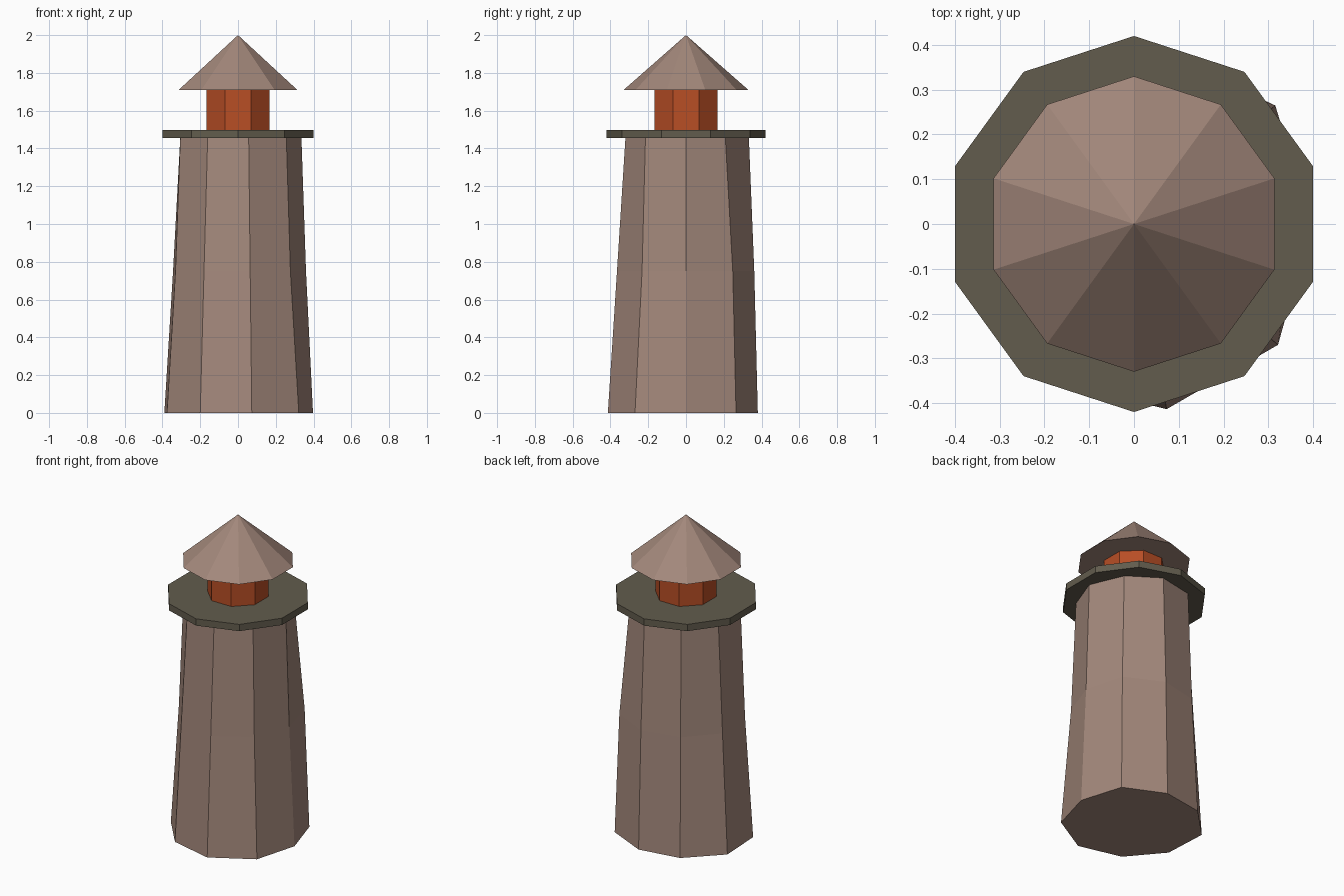
import bpy, bmesh, math

if "Cube" in bpy.data.objects:
    bpy.data.objects.remove(bpy.data.objects["Cube"])


def material(name, rgb):
    m = bpy.data.materials.new(name)
    lin = [(c / 255 / 12.92) if c < 10 else ((c / 255 + 0.055) / 1.055) ** 2.4 for c in rgb]
    m.diffuse_color = (*lin, 1)
    m.use_nodes = True
    m.node_tree.nodes["Principled BSDF"].inputs["Base Color"].default_value = m.diffuse_color
    return m


STONE = material("warm stone", (163, 136, 123))
DECK = material("dark olive", (98, 92, 77))
GLOW = material("lantern orange", (184, 78, 37))


def loft(name, rings, start, mat, apex=None):
    """Faceted solid; each ring is (z, list of radii), optionally closed by a point."""
    bm = bmesh.new()
    n = len(rings[0][1])
    angles = [start + 2 * math.pi * i / n for i in range(n)]
    loops = [[bm.verts.new((r * math.cos(a), r * math.sin(a), z)) for r, a in zip(radii, angles)]
             for z, radii in rings]
    bm.faces.new(loops[0][::-1])
    for low, high in zip(loops, loops[1:]):
        for i in range(n):
            j = (i + 1) % n
            bm.faces.new((low[i], low[j], high[j], high[i]))
    if apex is None:
        bm.faces.new(loops[-1])
    else:
        tip = bm.verts.new((0, 0, apex))
        for i in range(n):
            bm.faces.new((loops[-1][i], loops[-1][(i + 1) % n], tip))
    bmesh.ops.recalc_face_normals(bm, faces=bm.faces)
    me = bpy.data.meshes.new(name)
    bm.to_mesh(me)
    bm.free()
    me.materials.append(mat)
    ob = bpy.data.objects.new(name, me)
    bpy.context.collection.objects.link(ob)
    return ob


# Nine-sided tapering tower with slightly uneven rings
loft("tower", [
    (0.00, [.397, .412, .386, .390, .415, .400, .400, .420, .420]),
    (0.75, [.360, .385, .367, .355, .366, .352, .360, .371, .362]),
    (1.48, [.335, .322, .337, .330, .322, .324, .320, .324, .333]),
], 0, STONE)

# Ten-sided gallery deck
loft("gallery_deck", [(1.455, [.42] * 10), (1.498, [.42] * 10)], math.pi / 2, DECK)

# Eight-sided lantern room
loft("lantern_room", [(1.49, [.18] * 8), (1.72, [.18] * 8)], math.pi / 8, GLOW)

# Ten-sided pointed roof
loft("roof", [(1.71, [.33] * 10)], math.pi / 2, STONE, apex=2.0)
